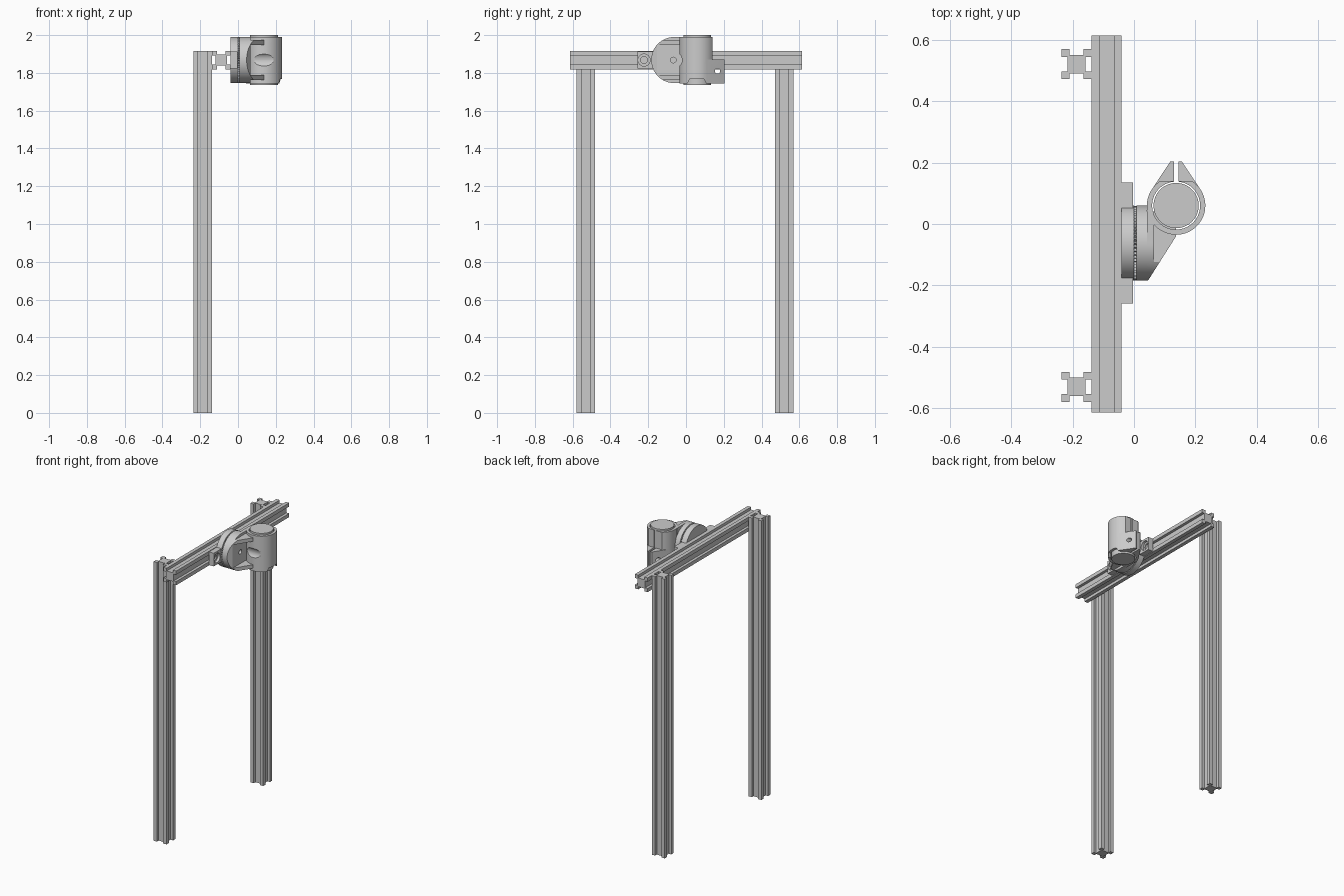
import bpy, bmesh, math
from mathutils import Vector

if "Cube" in bpy.data.objects:
    bpy.data.objects.remove(bpy.data.objects["Cube"])

MAP = {'x': lambda u, v, w: (w, u, v), 'y': lambda u, v, w: (u, w, v), 'z': lambda u, v, w: (u, v, w)}


def prism(name, pts, axis, lo, hi):
    """Extrude a closed 2D outline along an axis."""
    bm = bmesh.new()
    f = bm.faces.new([bm.verts.new(MAP[axis](u, v, lo)) for u, v in pts])
    new = bmesh.ops.extrude_face_region(bm, geom=[f])['geom']
    bmesh.ops.translate(bm, verts=[g for g in new if isinstance(g, bmesh.types.BMVert)],
                        vec=MAP[axis](0, 0, hi - lo))
    bmesh.ops.recalc_face_normals(bm, faces=bm.faces)
    me = bpy.data.meshes.new(name)
    bm.to_mesh(me)
    bm.free()
    ob = bpy.data.objects.new(name, me)
    bpy.context.collection.objects.link(ob)
    return ob


def arc(cx, cy, r, a0, a1, n):
    return [(cx + r * math.cos(math.radians(a0 + (a1 - a0) * i / n)),
             cy + r * math.sin(math.radians(a0 + (a1 - a0) * i / n))) for i in range(n + 1)]


def cyl(name, axis, cu, cv, r, lo, hi, n=64):
    return prism(name, arc(cu, cv, r, 0, 360, n)[:-1], axis, lo, hi)


def rect(u0, u1, v0, v1):
    return [(u0, v0), (u1, v0), (u1, v1), (u0, v1)]


def activate(ob):
    bpy.ops.object.select_all(action='DESELECT')
    ob.select_set(True)
    bpy.context.view_layer.objects.active = ob


def cut(ob, *cutters):
    activate(ob)
    for c in cutters:
        c.hide_render = True
        m = ob.modifiers.new('cut', 'BOOLEAN')
        m.operation, m.solver, m.object = 'DIFFERENCE', 'EXACT', c
        bpy.ops.object.modifier_apply(modifier=m.name)
        bpy.data.objects.remove(c)


def slotted(cu, cv):
    """Square slotted-rail section: corner lugs around a core."""
    h, a, b = 0.0488, 0.0235, 0.030
    quarter = [(h, -a), (b, -a), (b, a), (h, a), (h, h), (a, h)]
    pts = []
    for k in range(4):
        c, s = [(1, 0), (0, 1), (-1, 0), (0, -1)][k]
        for u, v in quarter[:5]:
            pts.append((cu + c * u - s * v, cv + s * u + c * v))
    return pts


# Frame rails
prism('left_post', slotted(-0.187, -0.53), 'z', 0, 1.917)
prism('right_post', slotted(-0.187, 0.52), 'z', 0, 1.917)
CY, CZ, R = -0.062, 1.868, 0.122
prism('cross_beam', slotted(-0.089, CZ), 'y', -0.613, 0.613)

# Mounting plate with counterbored bolt tabs
plate = prism('mounting_plate', rect(-0.258, 0.135, CZ - 0.045, CZ + 0.045), 'x', -0.04, -0.003)
for y in (-0.222, 0.098):
    cut(plate, cyl('bore', 'x', y, CZ, 0.032, -0.02, 0.02, 32),
        cyl('hole', 'x', y, CZ, 0.018, -0.06, 0.02, 32))
    cyl('tab_bolt', 'x', y, CZ, 0.025, -0.04, -0.028, 24)
cyl('base_disc', 'x', CY, CZ, R, -0.04, 0.0, 72)

# Serrated ring between the discs
teeth = [(CY + r * math.cos(i * math.pi / 60), CZ + r * math.sin(i * math.pi / 60))
         for i, r in enumerate([R - 0.001, R - 0.010] * 60)]
prism('serrated_ring', teeth, 'x', -0.002, 0.010)

# Pivot bracket: rounded plate cut by a slope, pocketed to leave two arms
disc = arc(CY, CZ, R, 0, 360, 72)[:-1]
cyl('pivot_disc', 'x', CY, CZ, R, 0.008, 0.043, 72)
bracket = prism('pivot_bracket', arc(CY, CZ, R, 90, 270, 36) +
                [(0.04, CZ - R), (0.04, CZ + R)], 'x', 0.042, 0.137)
bm = bmesh.new()
bm.from_mesh(bracket.data)
res = bmesh.ops.bisect_plane(bm, geom=bm.verts[:] + bm.edges[:] + bm.faces[:],
                             plane_co=Vector((0.045, -0.185, 0)),
                             plane_no=Vector((0.15, -0.095, 0)).normalized(), clear_outer=True)
bmesh.ops.holes_fill(bm, edges=[e for e in bm.edges if e.is_boundary])
bmesh.ops.recalc_face_normals(bm, faces=bm.faces)
bm.to_mesh(bracket.data)
bm.free()
cut(bracket, *[prism('trim', rect(-0.3, 0.2, CZ + a, CZ + b), 'x', 0.065, 0.3)
               for a, b in ((-0.08, 0.08), (0.105, 0.2), (-0.2, -0.105))])
cut(bracket, cyl('pivot_hole', 'x', CY - 0.005, CZ, 0.015, 0.045, 0.2, 24))

# Clamp tube: split ring, ears on the lower half, flat back on the upper half
TX, TY, RO, RI = 0.137, 0.060, 0.095, 0.078
inner = arc(TX, TY, RI, 84.85, -264.85, 64)
lower = prism('clamp_lower', arc(TX, TY, RO, 150, 390, 48) +
              [(0.156, 0.203), (0.144, 0.203)] + inner +
              [(0.130, 0.203), (0.118, 0.203)], 'z', 1.745, 1.87)
upper = prism('clamp_upper', arc(TX, TY, RO, 122.6, 417.4, 60) +
              [(0.144, 0.14)] + inner + [(0.130, 0.14)], 'z', 1.87, 1.99)
cut(lower, cyl('ear_hole', 'x', 0.167, 1.81, 0.014, 0, 0.3, 24),
    prism('notch', [(0.0, 1.73), (0.115, 1.73), (0.095, 1.768), (0.02, 1.768)], 'x', 0.15, 0.3))
for part in (lower, upper):
    cut(part, cyl('bolt_groove', 'x', CY, CZ, 0.0415, 0.066, 0.3, 32))

# Round pole held in the clamp
cyl('clamped_pole', 'z', TX, TY, 0.0735, 1.735, 2.0, 64)

# Smooth the round surfaces, keep edges crisp
for ob in list(bpy.context.scene.objects):
    activate(ob)
    bpy.ops.object.shade_smooth_by_angle(angle=math.radians(25))
